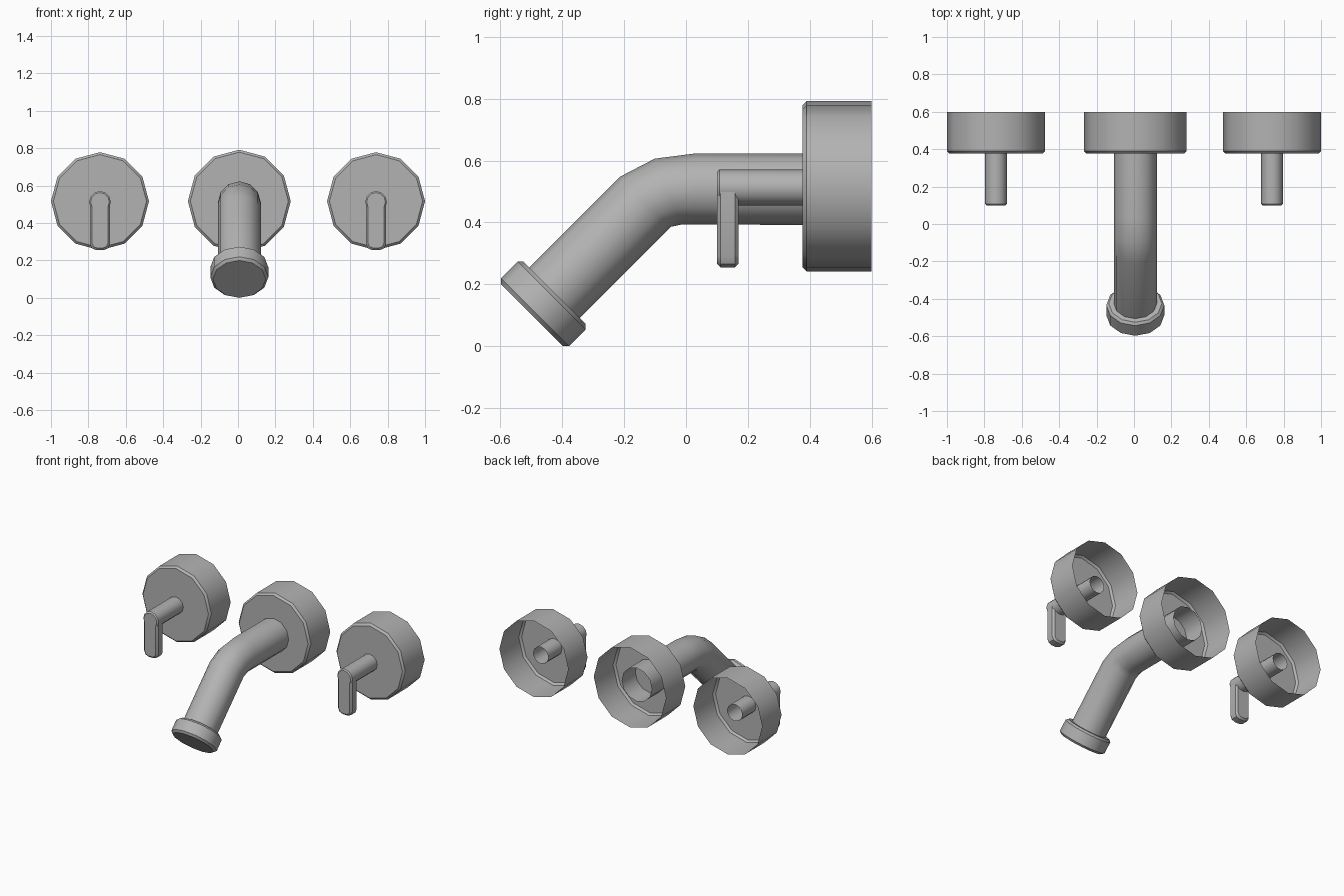
import bpy, bmesh
from math import sin, cos, radians, tau, sqrt
from mathutils import Vector

cube = bpy.data.objects.get("Cube")
if cube:
    bpy.data.objects.remove(cube, do_unlink=True)

SIDES = 12
metal = bpy.data.materials.new("grey metal")
metal.use_nodes = True
COLOR = (0.45, 0.45, 0.45, 1)
metal.diffuse_color = COLOR
metal.node_tree.nodes["Principled BSDF"].inputs["Base Color"].default_value = COLOR


def finish(name, bm):
    """Turn a bmesh into a smooth object with crisp edges."""
    bmesh.ops.recalc_face_normals(bm, faces=bm.faces[:])
    mesh = bpy.data.meshes.new(name)
    bm.to_mesh(mesh)
    bm.free()
    mesh.materials.append(metal)
    obj = bpy.data.objects.new(name, mesh)
    bpy.context.collection.objects.link(obj)
    bpy.ops.object.select_all(action='DESELECT')
    bpy.context.view_layer.objects.active = obj
    obj.select_set(True)
    bpy.ops.object.shade_smooth_by_angle(angle=radians(35))
    return obj


def loft(name, x, rings, cap_start=False, cap_end=False):
    """Skin round rings given as (y, z, radius, downward tilt in degrees)."""
    bm = bmesh.new()
    loops = []
    for y, z, r, tilt in rings:
        a = radians(tilt)
        up = Vector((0, -sin(a), cos(a)))
        side = Vector((1, 0, 0))
        loops.append([bm.verts.new(Vector((x, y, z)) + r * (
            cos(tau * i / SIDES) * up + sin(tau * i / SIDES) * side))
            for i in range(SIDES)])
    for a, b in zip(loops, loops[1:]):
        for i in range(SIDES):
            j = (i + 1) % SIDES
            bm.faces.new((a[i], a[j], b[j], b[i]))
    if cap_start:
        bm.faces.new(loops[0])
    if cap_end:
        bm.faces.new(loops[-1])
    return finish(name, bm)


def rosette(name, x, r):
    """Wall cup, open at the back, with a small bevel at the front."""
    z = 0.517
    loft(name, x, [(0.60, z, r, 0), (0.39, z, r, 0), (0.377, z, r - 0.013, 0)],
         cap_end=True)


def handle(side, x):
    rosette(side + "_rosette", x, 0.262)
    # Round stem, open at the back
    z, r = 0.513, 0.058
    loft(side + "_handle_stem", x,
         [(0.525, z, r, 0), (0.108, z, r, 0), (0.10, z, r - 0.008, 0)],
         cap_end=True)
    # Flat lever hanging from the stem
    bm = bmesh.new()
    bmesh.ops.create_cube(bm, size=1)
    bmesh.ops.scale(bm, vec=(0.108, 0.07, 0.265), verts=bm.verts)
    bmesh.ops.translate(bm, vec=(x, 0.135, 0.3875), verts=bm.verts)
    bottom = [e for e in bm.edges
              if all(v.co.z < 0.3 for v in e.verts)
              and abs(e.verts[0].co.y - e.verts[1].co.y) > 0.05]
    bmesh.ops.bevel(bm, geom=bottom, offset=0.035, segments=2, profile=0.5,
                    affect='EDGES')
    rim = [e for e in bm.edges if e.calc_face_angle(0) > radians(60)
           and any(v.co.z < 0.5 for v in e.verts)]
    bmesh.ops.bevel(bm, geom=rim, offset=0.012, segments=1, affect='EDGES')
    finish(side + "_handle_lever", bm)


handle("left", 0.738)
handle("right", -0.738)

# Spout: straight from the wall, then bent down
SPOUT_X = 0.007
R = 0.115


def on_axis(t):
    """Point (y, z) on the sloping spout axis."""
    y = (-sqrt(2) * t - 0.598) / 2
    return y, y + 0.598


rosette("spout_rosette", SPOUT_X, 0.275)
loft("spout_tube", SPOUT_X, [
    (0.525, 0.507, R, 0),
    (0.03, 0.508, R, 0),
    (-0.057, 0.50, R, 22.5),
    (-0.131, 0.467, R, 45),
    (*on_axis(0.22), R, 45)], cap_end=True)

# Collar at the spout outlet
C = 0.155
loft("spout_collar", SPOUT_X, [
    (*on_axis(0.178), C - 0.013, 45),
    (*on_axis(0.191), C, 45),
    (*on_axis(0.267), C, 45),
    (*on_axis(0.281), C - 0.014, 45)], cap_start=True, cap_end=True)
